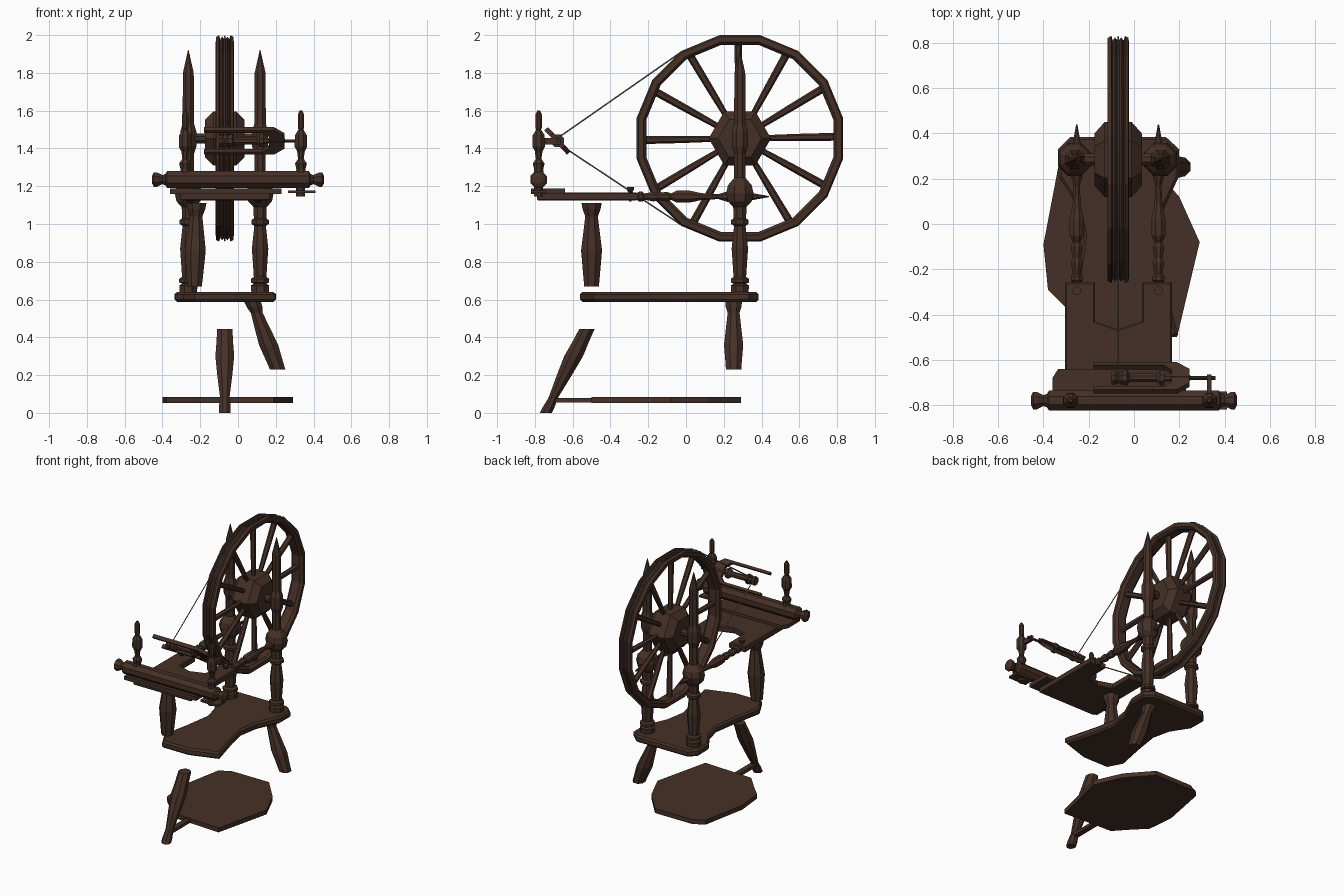
import bpy, bmesh, math
from mathutils import Vector, Matrix


def material(name, rgb):
    m = bpy.data.materials.new(name)
    m.diffuse_color = (*rgb, 1)
    return m


WOOD = material("dark wood", (0.060, 0.030, 0.020))
CORD = material("pale cord", (0.25, 0.22, 0.20))
AXES = {'X': (Vector((1, 0, 0)), Vector((0, 1, 0)), Vector((0, 0, 1))),
        'Y': (Vector((0, 1, 0)), Vector((0, 0, 1)), Vector((1, 0, 0))),
        'Z': (Vector((0, 0, 1)), Vector((1, 0, 0)), Vector((0, 1, 0)))}


def finish(name, bm, mat=WOOD):
    bmesh.ops.recalc_face_normals(bm, faces=bm.faces)
    me = bpy.data.meshes.new(name)
    bm.to_mesh(me)
    bm.free()
    me.materials.append(mat)
    ob = bpy.data.objects.new(name, me)
    bpy.context.collection.objects.link(ob)
    return ob


def lathe(name, prof, base, axis='Z', sides=8, shear=(0, 0, 0), closed=False, phase=0.5):
    """Turned part: (distance along axis, radius) rings; shear leans it."""
    a, u, v = AXES[axis]
    bm = bmesh.new()
    rings = []
    for t, r in prof:
        c = Vector(base) + (a + Vector(shear)) * t
        ring = []
        for i in range(sides):
            ang = (i + phase) * math.tau / sides
            ring.append(bm.verts.new(c + (u * math.cos(ang) + v * math.sin(ang)) * r))
        rings.append(ring)
    pairs = list(zip(rings, rings[1:]))
    if closed:
        pairs.append((rings[-1], rings[0]))
    else:
        bm.faces.new(rings[0])
        bm.faces.new(rings[-1])
    for p, q in pairs:
        for i in range(sides):
            j = (i + 1) % sides
            bm.faces.new((p[i], p[j], q[j], q[i]))
    return finish(name, bm)


def plate(name, pts, z0, z1, bevel=0.0):
    """Board cut to an outline."""
    bm = bmesh.new()
    f = bm.faces.new([bm.verts.new((x, y, z0)) for x, y in pts])
    ext = bmesh.ops.extrude_face_region(bm, geom=[f])
    for v in ext['geom']:
        if isinstance(v, bmesh.types.BMVert):
            v.co.z = z1
    if bevel:
        edges = [e for e in bm.edges if abs(e.verts[0].co.z - e.verts[1].co.z) < 1e-5]
        bmesh.ops.bevel(bm, geom=edges, offset=bevel, segments=1, affect='EDGES')
    return finish(name, bm)


def box(name, x0, x1, y0, y1, z0, z1):
    return plate(name, [(x0, y0), (x1, y0), (x1, y1), (x0, y1)], z0, z1)


WX, WY, WZ = -0.07, 0.285, 1.453   # wheel centre

# Wheel rim: sixteen flats with grooved outer edge
half = [(0.03, 0.505), (0.048, 0.52), (0.046, 0.548), (0.03, 0.557),
        (0.024, 0.535), (0.014, 0.55), (0.006, 0.54)]
rim = half + [(-t, r) for t, r in reversed(half)]
lathe("wheel_rim", rim, (WX, WY, WZ), 'X', 16, closed=True)

# Hub and axle
lathe("wheel_hub", [(-0.105, 0.115), (-0.06, 0.165), (0.06, 0.165), (0.105, 0.115)],
      (WX, WY, WZ), 'X', 6, phase=0)
lathe("wheel_axle", [(-0.2, 0.028), (0.2, 0.028)], (WX, WY, WZ), 'X')

# Twelve spokes
spoke = [(0.13, 0.015), (0.3, 0.019), (0.515, 0.021)]
for i in range(12):
    ob = lathe(f"spoke_{i + 1}", spoke, (0, 0, 0), 'Z', 6)
    ob.matrix_world = (Matrix.Translation((WX, WY, WZ))
                       @ Matrix.Rotation(math.radians(30 * i + 1), 4, 'X'))

# Wheel posts and the turned stretchers running forward from them
post = [(0.63, 0.05), (0.675, 0.052), (0.685, 0.035), (0.69, 0.052), (0.71, 0.052),
        (0.72, 0.036), (0.87, 0.047), (0.99, 0.033), (1.0, 0.05), (1.02, 0.05),
        (1.03, 0.036), (1.09, 0.038), (1.12, 0.068), (1.165, 0.078), (1.205, 0.068),
        (1.245, 0.032), (1.37, 0.032), (1.41, 0.046), (1.49, 0.046), (1.53, 0.033),
        (1.8, 0.031), (1.92, 0.002)]
stretcher = [(-0.32, 0.018), (-0.26, 0.018), (-0.25, 0.028), (-0.23, 0.028),
             (-0.22, 0.018), (-0.17, 0.028), (-0.15, 0.02), (-0.1, 0.028), (-0.08, 0.018),
             (-0.05, 0.034), (0.02, 0.034), (0.08, 0.02), (0.17, 0.014), (0.22, 0.03),
             (0.33, 0.024), (0.44, 0.003)]
peg = [(1.12, 0.008), (1.165, 0.008), (1.18, 0.02), (1.195, 0.02)]
for side, px, sx in (("left", -0.263, -0.253), ("right", 0.117, 0.108)):
    lathe(side + "_wheel_post", post, (px, WY, 0))
    lathe(side + "_stretcher", stretcher, (sx, 0, 1.145), 'Y')
    lathe(side + "_table_peg", peg, (sx, -0.295, 0))

# Notched table and the board under the roller
plate("table", [(-0.305, -0.79), (0.168, -0.79), (0.168, -0.258), (0.035, -0.258),
                (0.035, -0.43), (-0.07, -0.465), (-0.173, -0.43), (-0.173, -0.258),
                (-0.305, -0.258)], 1.125, 1.168, 0.006)
plate("front_board", [(-0.36, -0.82), (0.23, -0.82), (0.23, -0.64), (-0.335, -0.64),
                      (-0.36, -0.68)], 1.16, 1.188)

# Roller with knobbed ends
knob = [(0.455, 0.022), (0.445, 0.042), (0.43, 0.042), (0.4, 0.026), (0.385, 0.032),
        (0.375, 0.048)]
lathe("roller", [(-t, r) for t, r in knob] + knob[::-1], (0, -0.78, 1.235), 'X')
box("tension_bar", 0.265, 0.41, -0.82, -0.74, 1.163, 1.178)
lathe("tension_pin", [(1.145, 0.026), (1.2, 0.026)], (0.33, -0.78, 0))

# Uprights on the roller
upright = [(1.26, 0.03), (1.29, 0.026), (1.32, 0.034), (1.345, 0.016), (1.385, 0.022),
           (1.41, 0.036), (1.47, 0.034), (1.5, 0.014), (1.51, 0.018), (1.58, 0.018),
           (1.6, 0.008)]
for side, x in (("left", -0.28), ("right", 0.333)):
    lathe(side + "_upright", upright, (x, -0.78, 0))
box("spindle_bearing", 0.323, 0.343, -0.78, -0.665, 1.42, 1.455)

# Spindle with whorl and bobbin
FY, FZ = -0.68, 1.44
lathe("spindle", [(-0.1, 0.03), (-0.085, 0.034), (-0.07, 0.024), (-0.055, 0.034),
                  (-0.04, 0.03), (-0.03, 0.015), (0.0, 0.015), (0.0, 0.016), (0.245, 0.016),
                  (0.25, 0.009), (0.36, 0.009)], (0, FY, FZ), 'X')
lathe("bobbin", [(-0.045, 0.036), (-0.03, 0.036), (-0.02, 0.02), (0.1, 0.02),
                 (0.115, 0.036), (0.135, 0.036)], (0, FY, FZ), 'X')

# Forked flyer, tilted round the spindle
flyer = plate("flyer", [(-0.18, 0.088), (0.19, 0.088), (0.245, 0.045), (0.245, -0.045),
                        (0.19, -0.088), (-0.18, -0.088), (-0.18, -0.07), (0.13, -0.07),
                        (0.165, -0.04), (0.165, 0.04), (0.13, 0.07), (-0.18, 0.07)],
              -0.013, 0.013)
flyer.matrix_world = Matrix.Translation((0, FY, FZ)) @ Matrix.Rotation(math.radians(-47), 4, 'X')

# Drive band from the whorl round the wheel
path = [(-0.655, 1.472)]
for i in range(12):
    ang = math.radians(123.75 - 22.5 * i)
    path.append((WY + 0.553 * math.cos(ang), WZ + 0.553 * math.sin(ang)))
path += [(-0.655, 1.412), (-0.695, 1.42), (-0.695, 1.46)]
cu = bpy.data.curves.new("drive_band", 'CURVE')
cu.dimensions = '3D'
cu.bevel_depth = 0.004
cu.bevel_resolution = 0
sp = cu.splines.new('POLY')
sp.points.add(len(path) - 1)
for p, (y, z) in zip(sp.points, path):
    p.co = (WX, y, z, 1)
sp.use_cyclic_u = True
cu.materials.append(CORD)
bpy.context.collection.objects.link(bpy.data.objects.new("drive_band", cu))

# Waisted lower shelf
plate("lower_shelf", [(-0.28, 0.385), (0.14, 0.385), (0.2, 0.33), (0.198, 0.21),
                      (0.125, 0.05), (0.1, -0.1), (0.13, -0.25), (0.195, -0.49),
                      (-0.02, -0.56), (-0.23, -0.56), (-0.29, -0.45), (-0.25, -0.25),
                      (-0.22, -0.05), (-0.25, 0.08), (-0.333, 0.21), (-0.335, 0.33)],
      0.588, 0.64, 0.012)

# Foot treadle and the bar joining it to the front foot
plate("treadle", [(0.19, -0.5), (0.29, -0.08), (0.2, 0.12), (0.05, 0.292), (-0.25, 0.292),
                  (-0.335, 0.25), (-0.4, -0.09), (-0.38, -0.29), (-0.3, -0.37),
                  (-0.2, -0.48)], 0.052, 0.085)
box("treadle_bar", -0.09, -0.05, -0.72, -0.4, 0.055, 0.078)

# Legs, each leaning with level-cut ends
lathe("upper_front_leg", [(0.67, 0.042), (0.72, 0.047), (0.86, 0.06), (1.04, 0.036),
                          (1.08, 0.052), (1.112, 0.058)],
      (-0.245, -0.5, 0), shear=(0.022, 0, 0))
lathe("lower_front_leg", [(0, 0.034), (0.03, 0.034), (0.08, 0.027), (0.2, 0.043),
                          (0.3, 0.054), (0.38, 0.047), (0.445, 0.044)],
      (-0.07, -0.742, 0), shear=(0, 0.49, 0))
lathe("rear_leg", [(0.23, 0.044), (0.27, 0.047), (0.36, 0.055), (0.53, 0.034),
                   (0.56, 0.045), (0.59, 0.048)],
      (0.295, 0.252, 0), shear=(-0.37, 0, 0))
